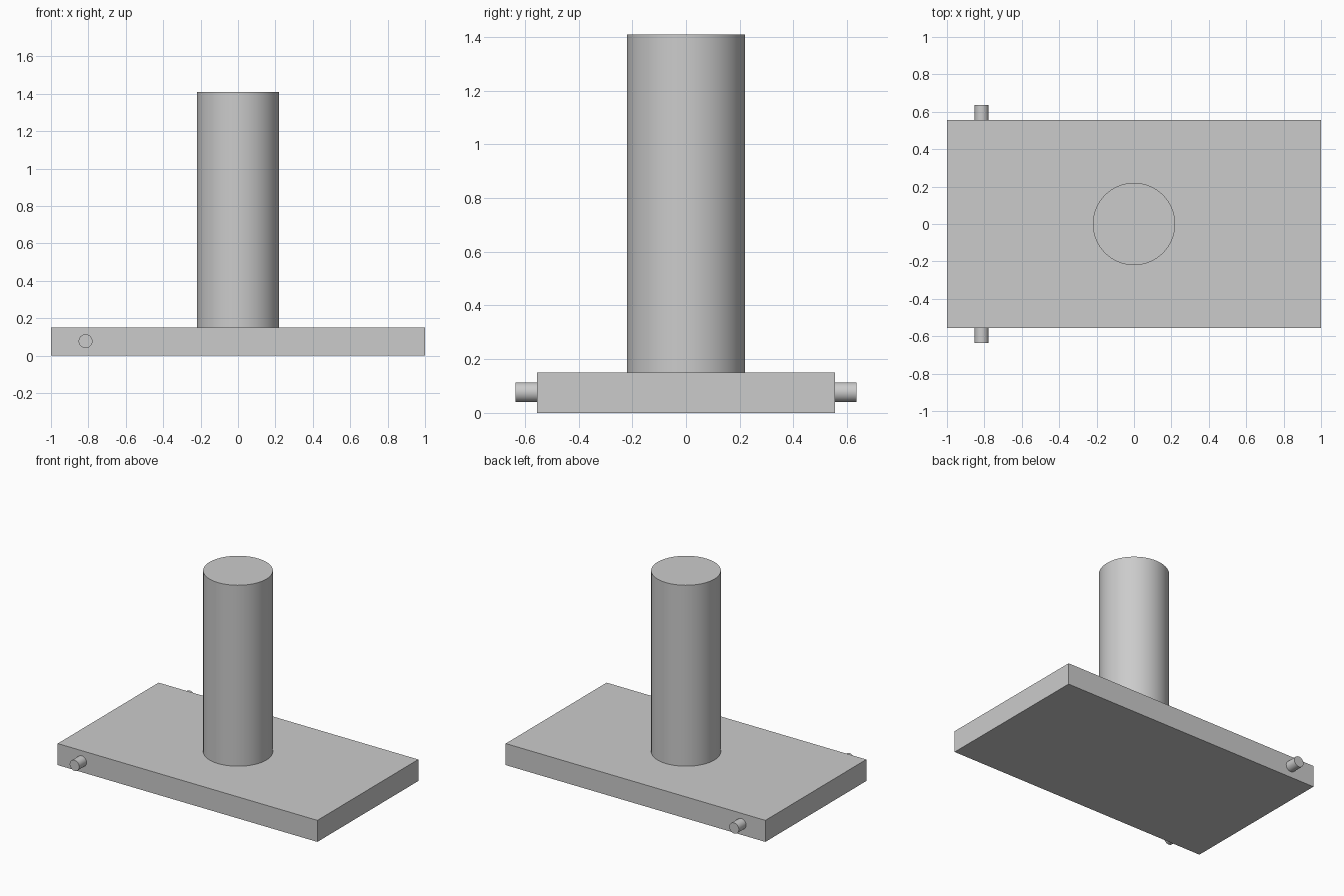
import bpy
import math

cube = bpy.data.objects.get("Cube")
if cube:
    bpy.data.objects.remove(cube, do_unlink=True)

# Single grey finish
GREY = (0.6, 0.6, 0.6, 1.0)
grey = bpy.data.materials.new("plain_grey")
grey.use_nodes = True
grey.diffuse_color = GREY
grey.node_tree.nodes["Principled BSDF"].inputs["Base Color"].default_value = GREY

BASE_DEPTH = 1.11
BASE_HEIGHT = 0.15
POST_TOP = 1.41
PIN_REACH = 0.635


def cylinder(name, radius, length, location, rotation=(0, 0, 0), sides=64):
    bpy.ops.mesh.primitive_cylinder_add(
        vertices=sides, radius=radius, depth=length,
        location=location, rotation=rotation)
    obj = bpy.context.object
    obj.name = name
    obj.data.materials.append(grey)
    bpy.ops.object.shade_smooth_by_angle(angle=math.radians(30))
    return obj


# Flat base plate
bpy.ops.mesh.primitive_cube_add(size=1, location=(0, 0, BASE_HEIGHT / 2))
base = bpy.context.object
base.name = "base_plate"
base.scale = (2, BASE_DEPTH, BASE_HEIGHT)
bpy.ops.object.transform_apply(location=False, rotation=False, scale=True)
base.data.materials.append(grey)

# Upright post standing on the plate
post_length = POST_TOP - BASE_HEIGHT
cylinder("post", 0.22, post_length, (0, 0, BASE_HEIGHT + post_length / 2))

# Short pivot pins on the front and back edges
pin_length = PIN_REACH - BASE_DEPTH / 2
for name, side in (("front_pin", -1), ("back_pin", 1)):
    y = side * (BASE_DEPTH / 2 + pin_length / 2)
    cylinder(name, 0.037, pin_length, (-0.815, y, 0.077),
             rotation=(math.radians(90), 0, 0), sides=32)
